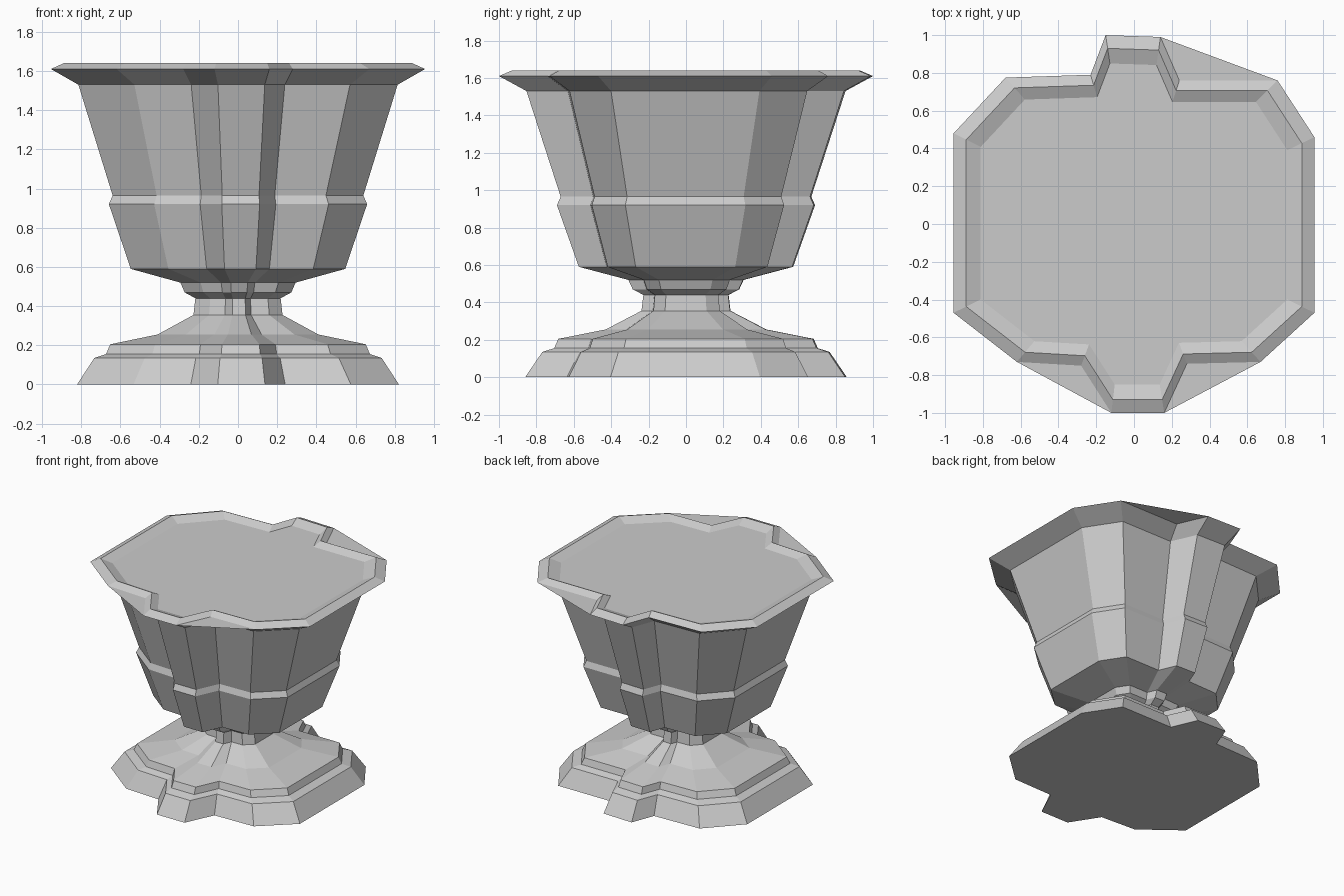
import bpy
import bmesh

old = bpy.data.objects.get("Cube")
if old:
    bpy.data.objects.remove(old, do_unlink=True)

stone = bpy.data.materials.new("grey stone")
stone.use_nodes = True
GREY = (0.6, 0.6, 0.6, 1)
stone.diffuse_color = GREY
stone.node_tree.nodes["Principled BSDF"].inputs["Base Color"].default_value = GREY

# Plan of the lip: a chamfered block with a narrow tab at front and back
OUTLINE = [(-0.955, -0.47), (-0.62, -0.73), (-0.28, -0.75), (-0.12, -1.0),
           (0.16, -1.0), (0.28, -0.74), (0.67, -0.73), (0.955, -0.47),
           (0.955, 0.46), (0.76, 0.76), (0.24, 0.76), (0.14, 0.99),
           (-0.15, 1.0), (-0.23, 0.79), (-0.68, 0.775), (-0.955, 0.48)]

# (height, scale of the plan) up each part
FOOT = [(0, 0.86), (0.135, 0.768), (0.155, 0.705), (0.205, 0.683),
        (0.255, 0.43), (0.355, 0.238), (0.44, 0.228)]
BOWL = [(0.44, 0.228), (0.47, 0.285), (0.52, 0.308), (0.59, 0.573),
        (0.92, 0.69), (0.965, 0.67), (1.53, 0.853)]
RIM = [(1.53, 0.853), (1.61, 1.0), (1.64, 0.93), (1.61, 0.85)]


def make_object(name, bm):
    mesh = bpy.data.meshes.new(name)
    bm.to_mesh(mesh)
    bm.free()
    mesh.materials.append(stone)
    obj = bpy.data.objects.new(name, mesh)
    bpy.context.collection.objects.link(obj)


def loft(name, profile, cap_bottom=False, cap_top=False):
    bm = bmesh.new()
    rings = [[bm.verts.new((x * s, y * s, z)) for x, y in OUTLINE]
             for z, s in profile]
    n = len(OUTLINE)
    for low, high in zip(rings, rings[1:]):
        for i in range(n):
            j = (i + 1) % n
            bm.faces.new((low[i], low[j], high[j], high[i]))
    if cap_bottom:
        bm.faces.new(rings[0][::-1])
    if cap_top:
        bm.faces.new(rings[-1])
    make_object(name, bm)


loft("foot", FOOT, cap_bottom=True)
loft("bowl", BOWL)
loft("rim", RIM, cap_top=True)

# Flat webs that close three of the four notches at the lip
for name, notch in (("front_right_web", 2), ("front_left_web", 5), ("back_left_web", 10)):
    bm = bmesh.new()
    bm.faces.new([bm.verts.new((*OUTLINE[notch + k], 1.61)) for k in (-1, 1, 0)])
    bmesh.ops.reverse_faces(bm, faces=bm.faces[:])
    for f in bm.faces:
        f.normal_update()
        if f.normal.z < 0:
            f.normal_flip()
    make_object(name, bm)
